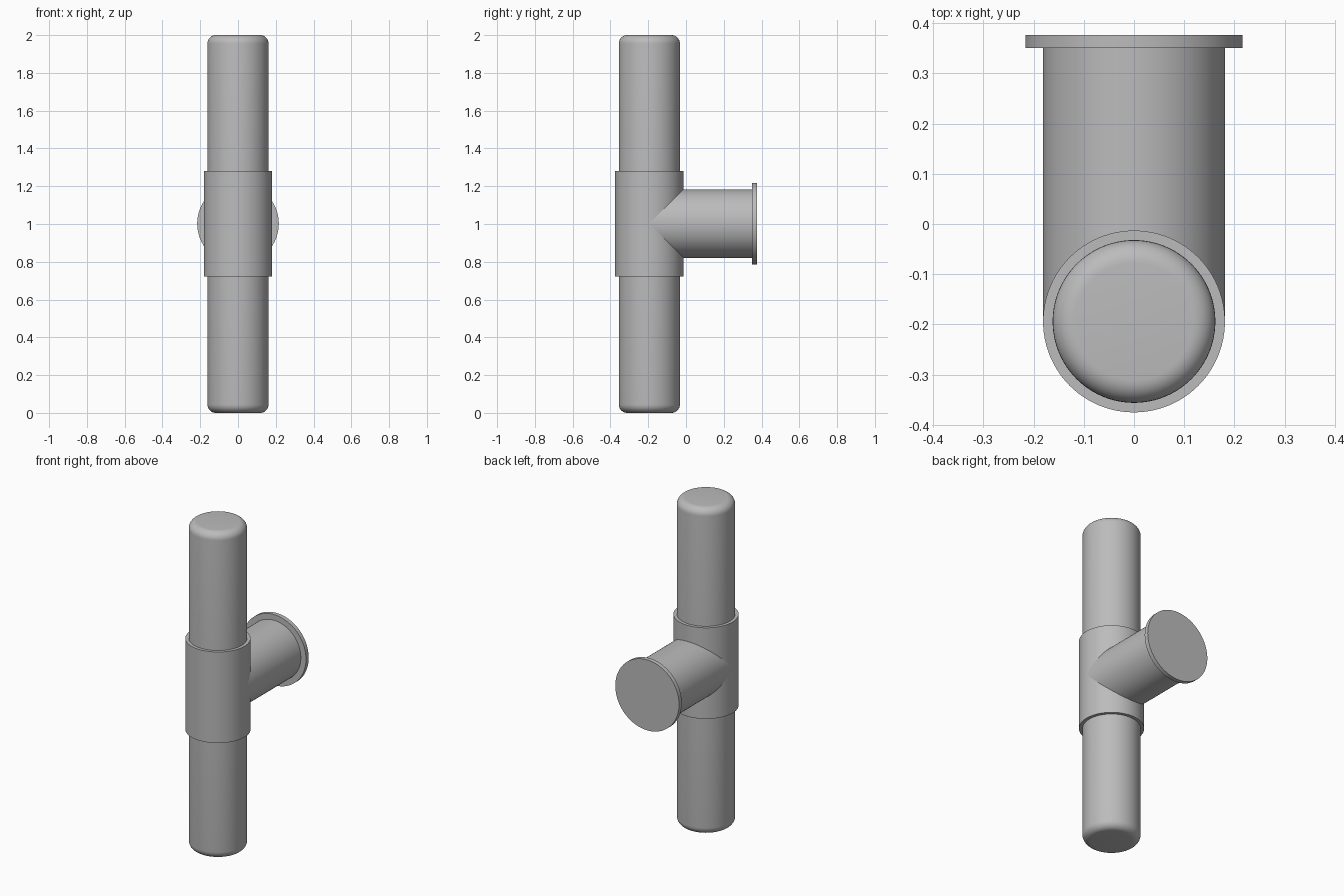
import bpy
import math

cube = bpy.data.objects.get("Cube")
if cube:
    bpy.data.objects.remove(cube, do_unlink=True)

BAR_Y = -0.194   # axis of the upright bar
MID_Z = 1.0      # height of the side branch

grey = bpy.data.materials.new("plain_grey")
grey.use_nodes = True
colour = (0.5, 0.5, 0.5, 1)
grey.diffuse_color = colour
grey.node_tree.nodes["Principled BSDF"].inputs["Base Color"].default_value = colour


def cylinder(name, radius, length, centre, along_y=False, rounding=0):
    """Smooth capped cylinder, upright or lying along y, with optional rounded rims."""
    bpy.ops.mesh.primitive_cylinder_add(
        vertices=96, radius=radius, depth=length, location=centre,
        rotation=(math.pi / 2 if along_y else 0, 0, 0))
    obj = bpy.context.object
    obj.name = name
    obj.data.materials.append(grey)
    if rounding:
        bevel = obj.modifiers.new("rounded_rims", "BEVEL")
        bevel.width = rounding
        bevel.segments = 8
        bevel.limit_method = "ANGLE"
        bevel.angle_limit = math.radians(40)
        bpy.ops.object.modifier_apply(modifier=bevel.name)
    bpy.ops.object.shade_smooth_by_angle(angle=math.radians(35))
    return obj


# Upright bar with rounded ends
cylinder("grip_bar", 0.162, 2.0, (0, BAR_Y, MID_Z), rounding=0.045)

# Sleeve around the middle of the bar
cylinder("sleeve", 0.181, 0.558, (0, BAR_Y, MID_Z + 0.002))

# Side branch running back from the sleeve axis, and its end flange
branch_end, flange_end = 0.35, 0.376
cylinder("branch", 0.181, branch_end - BAR_Y,
         (0, (branch_end + BAR_Y) / 2, MID_Z + 0.002), along_y=True)
cylinder("flange", 0.216, flange_end - branch_end,
         (0, (flange_end + branch_end) / 2, MID_Z + 0.002), along_y=True)
